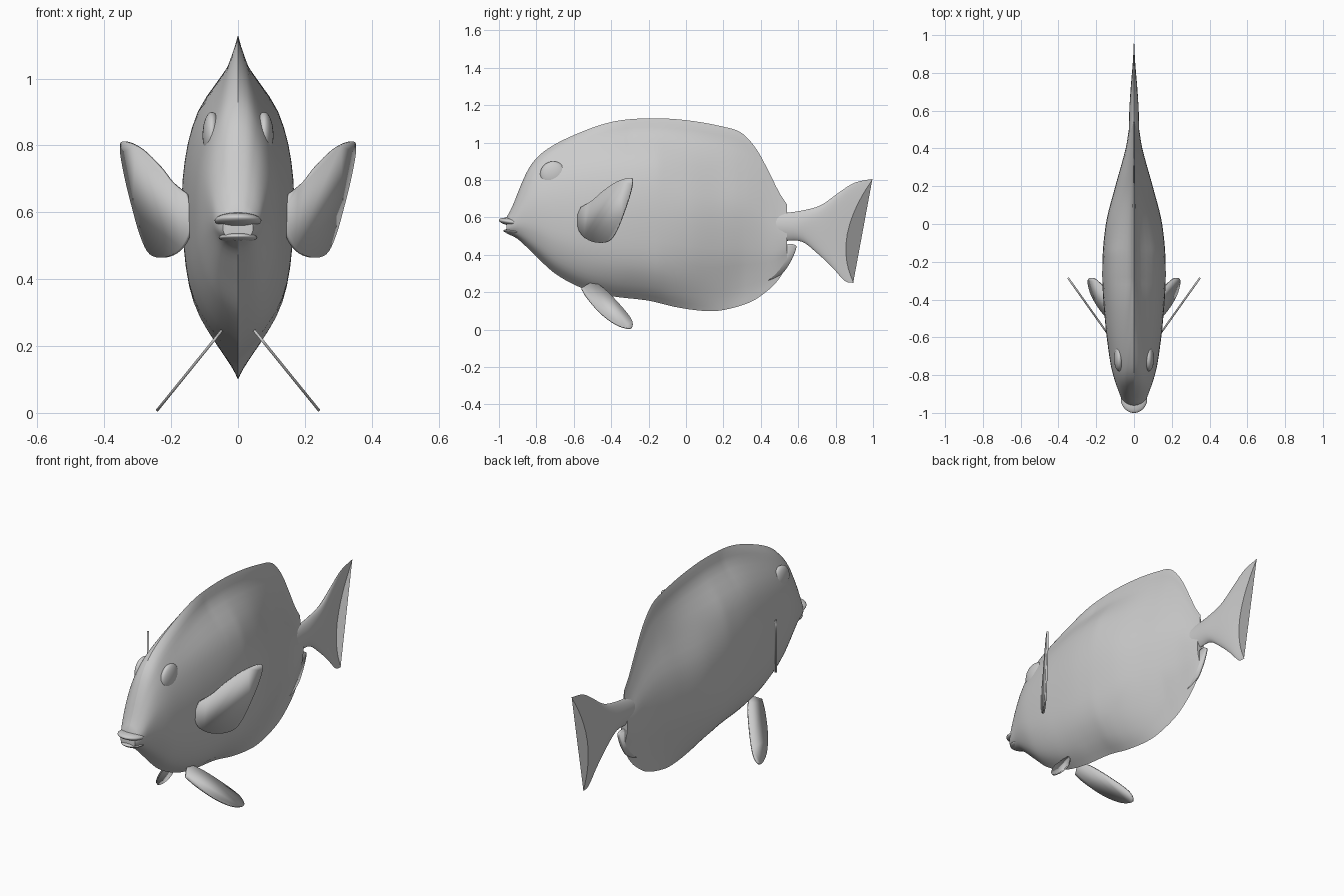
import bpy, bmesh, math

if "Cube" in bpy.data.objects:
    bpy.data.objects.remove(bpy.data.objects["Cube"])


def spline(keys, x):
    """Smooth curve through (x, value) keys."""
    def slope(i):
        a, b = max(i - 1, 0), min(i + 1, len(keys) - 1)
        return (keys[b][1] - keys[a][1]) / (keys[b][0] - keys[a][0])
    x = min(max(x, keys[0][0]), keys[-1][0])
    i = 0
    while i < len(keys) - 2 and x > keys[i + 1][0]:
        i += 1
    (x0, v0), (x1, v1) = keys[i], keys[i + 1]
    h = x1 - x0
    t = (x - x0) / h
    return (v0 * (1 + 2 * t) * (1 - t) ** 2 + v1 * t * t * (3 - 2 * t)
            + h * slope(i) * t * (1 - t) ** 2 + h * slope(i + 1) * t * t * (t - 1))


def finish(name, bm, angle=40):
    bmesh.ops.recalc_face_normals(bm, faces=bm.faces)
    mesh = bpy.data.meshes.new(name)
    bm.to_mesh(mesh)
    bm.free()
    ob = bpy.data.objects.new(name, mesh)
    bpy.context.collection.objects.link(ob)
    bpy.ops.object.select_all(action='DESELECT')
    ob.select_set(True)
    bpy.context.view_layer.objects.active = ob
    bpy.ops.object.shade_smooth_by_angle(angle=math.radians(angle))
    return ob


def loft(name, rings):
    bm = bmesh.new()
    loops = [[bm.verts.new(p) for p in r] for r in rings]
    n = len(loops[0])
    for a, b in zip(loops, loops[1:]):
        for i in range(n):
            j = (i + 1) % n
            bm.faces.new((a[i], a[j], b[j], b[i]))
    bm.faces.new(loops[0])
    bm.faces.new(loops[-1])
    return finish(name, bm)


def plate(name, outline, x_of, thick):
    """Thin fin from a smoothed (y, z) outline, leaned outwards by x_of."""
    keys = outline + outline[:1]
    ys = [(i, p[0]) for i, p in enumerate(keys)]
    zs = [(i, p[1]) for i, p in enumerate(keys)]
    bm = bmesh.new()
    loop = []
    for k in range(len(outline) * 4):
        y, z = spline(ys, k / 4), spline(zs, k / 4)
        loop.append(bm.verts.new((x_of(y, z), y, z)))
    bm.faces.new(loop)
    ob = finish(name, bm)
    mod = ob.modifiers.new("thickness", 'SOLIDIFY')
    mod.thickness, mod.offset = thick, 0
    return ob


def ellipsoid(name, loc, size, tilt=0):
    bpy.ops.mesh.primitive_uv_sphere_add(segments=32, ring_count=16, radius=1,
                                         location=loc, rotation=(tilt, 0, 0))
    ob = bpy.context.object
    ob.name, ob.scale = name, size
    bpy.ops.object.shade_smooth()


# Body: back line, belly line and half width along y
top = [(-.96, .60), (-.93, .655), (-.88, .78), (-.83, .88), (-.75, .96), (-.6, 1.04),
       (-.4, 1.11), (-.2, 1.13), (0, 1.12), (.2, 1.085), (.3, 1.05), (.38, .96),
       (.45, .83), (.5, .73), (.54, .67)]
bottom = [(-.96, .515), (-.9, .485), (-.82, .41), (-.7, .30), (-.55, .22), (-.4, .18),
          (-.2, .155), (-.05, .12), (.1, .10), (.2, .105), (.35, .15), (.45, .22),
          (.5, .275), (.54, .34)]
width = [(-.96, .045), (-.92, .068), (-.8, .11), (-.7, .13), (-.5, .153), (-.25, .165),
         (0, .148), (.2, .1), (.4, .045), (.5, .028), (.54, .022)]
# Cross-section fullness from back (0) to belly (1) for head, middle and rear
levels = (0, .03, .08, .24, .44, .68, .82, .93, 1)
head = (0, .25, .45, .78, .98, .97, .8, .5, 0)
middle = (0, .05, .13, .74, 1, .97, .8, .42, 0)
rear = (0, .06, .1, .42, .95, .85, .45, .13, 0)


def body_ring(y, n=28):
    zt, zb, w = spline(top, y), spline(bottom, y), spline(width, y)
    a = min(max((y + .8) / .5, 0), 1)
    b = min(max((y + .15) / .45, 0), 1)
    mix = [(t, (h * (1 - a) + m * a) * (1 - b) + r * b)
           for t, h, m, r in zip(levels, head, middle, rear)]
    side = []
    for i in range(n + 1):
        t = (1 - math.cos(math.pi * i / n)) / 2
        side.append((max(spline(mix, t), 0) * w, y, zt + (zb - zt) * t))
    return side + [(-p[0], p[1], p[2]) for p in side[-2:0:-1]]


loft("body", [body_ring(-.96 + 1.5 * i / 75) for i in range(76)])

# Tail: upper edge, middle and lower edge, fanning out to a concave rear edge
upper = [(.40, .62), (.53, .625), (.62, .637), (.72, .665), (.82, .735), (.9, .785), (1, .807)]
centre = [(.40, .55), (.53, .55), (.6, .55), (.67, .55), (.74, .54), (.8, .53), (.862, .51)]
lower = [(.40, .47), (.53, .475), (.62, .47), (.7, .41), (.78, .335), (.85, .26), (.897, .25)]
thick = list(enumerate((.03, .026, .025, .021, .016, .01, .002)))


def tail_ring(s, n=16):
    def at(line):
        return [spline([(i, p[c]) for i, p in enumerate(line)], s) for c in (0, 1)]
    u, m, l = at(upper), at(centre), at(lower)
    side = []
    for i in range(n + 1):
        v = math.cos(math.pi * i / n)
        y, z = (u[c] * v * (v + 1) / 2 + m[c] * (1 - v * v) + l[c] * v * (v - 1) / 2
                for c in (0, 1))
        side.append((spline(thick, s) * (1 - v * v) ** .7, y, z))
    return side + [(-p[0], p[1], p[2]) for p in side[-2:0:-1]]


loft("tail", [tail_ring(i / 4) for i in range(25)])

# Rear lobe of the lower fin
plate("anal_fin_lobe", [(.4, .45), (.5, .44), (.545, .458), (.583, .453), (.588, .43),
                        (.555, .355), (.5, .29), (.4, .27)], lambda y, z: 0, .012)

# Lips
ellipsoid("upper_lip", (0, -.925, .575), (.07, .076, .022), math.radians(-8))
ellipsoid("lower_lip", (0, -.915, .524), (.058, .062, .014), math.radians(-5))

# Paired side fins, belly fins and eye mounds
pectoral = [(-.56, .655), (-.5, .69), (-.45, .735), (-.37, .79), (-.3, .812), (-.285, .79),
            (-.3, .72), (-.33, .63), (-.37, .53), (-.41, .475), (-.47, .465), (-.53, .485),
            (-.57, .53), (-.58, .6)]
pelvic = [(-.56, .22), (-.5, .25), (-.44, .22), (-.36, .14), (-.295, .06), (-.286, .02),
          (-.31, .006), (-.38, .03), (-.46, .09), (-.53, .17)]
for s, tag in ((1, "left"), (-1, "right")):
    plate("pectoral_fin_" + tag, pectoral, lambda y, z: s * (.14 + .71 * (y + .58)), .01)
    plate("pelvic_fin_" + tag, pelvic, lambda y, z: s * (.07 + .81 * (.22 - z)), .008)
    ellipsoid("eye_mound_" + tag, (s * .078, -.71, .83), (.028, .07, .07))
